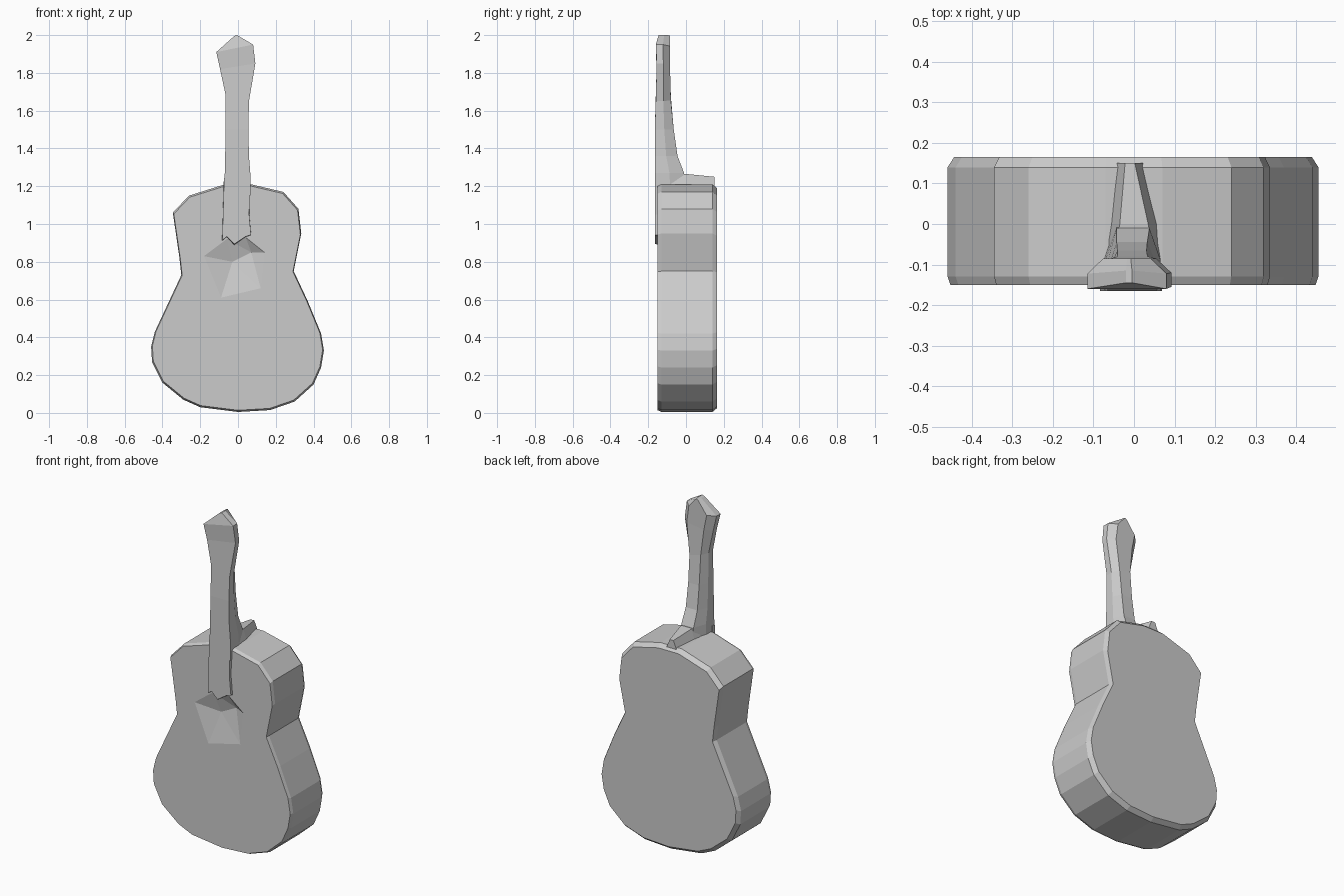
import bpy, bmesh
from mathutils import Vector

cube = bpy.data.objects.get("Cube")
if cube:
    bpy.data.objects.remove(cube, do_unlink=True)

grey = bpy.data.materials.new("plain grey")
grey.use_nodes = True
COLOUR = (0.6, 0.6, 0.6, 1)
grey.diffuse_color = COLOUR
grey.node_tree.nodes["Principled BSDF"].inputs["Base Color"].default_value = COLOUR


def finish(name, bm):
    bmesh.ops.recalc_face_normals(bm, faces=bm.faces)
    mesh = bpy.data.meshes.new(name)
    bm.to_mesh(mesh)
    bm.free()
    mesh.materials.append(grey)
    obj = bpy.data.objects.new(name, mesh)
    bpy.context.collection.objects.link(obj)
    return obj


def loft(name, rings):
    """Skin equal-length rings of points and cap both ends."""
    bm = bmesh.new()
    rows = [[bm.verts.new(p) for p in ring] for ring in rings]
    n = len(rows[0])
    for a, b in zip(rows, rows[1:]):
        for i in range(n):
            j = (i + 1) % n
            bm.faces.new((a[i], a[j], b[j], b[i]))
    bm.faces.new(rows[0])
    bm.faces.new(rows[-1])
    return finish(name, bm)


def slab(outline, layers, centre):
    """Rings of an x/z outline at several depths, each scaled about centre."""
    cx, cz = centre
    return [[(cx + (x - cx) * s, y, cz + (z - cz) * s) for x, z in outline]
            for y, s in layers]


# Body: waisted outline with softened front and back rims
outline = [(0, 0.005), (-0.2, 0.03), (-0.29, 0.07), (-0.4, 0.16), (-0.455, 0.27),
           (-0.46, 0.35), (-0.44, 0.43), (-0.3, 0.73), (-0.31, 0.82), (-0.345, 1.06),
           (-0.26, 1.15), (-0.07, 1.21), (0.07, 1.21), (0.24, 1.17), (0.32, 1.08),
           (0.335, 0.95), (0.295, 0.75), (0.37, 0.59), (0.44, 0.42), (0.455, 0.33),
           (0.44, 0.24), (0.4, 0.15), (0.3, 0.06), (0.17, 0.015)]
body = loft("body", slab(outline, [(-0.15, 0.985), (-0.13, 1), (0.14, 1), (0.165, 0.965)],
                         (0, 0.6)))

# Sound hole: shallow faceted dent cut into the front
bm = bmesh.new()
rim = [(-0.18, 0.83), (-0.06, 0.92), (0.04, 0.93), (0.14, 0.85), (0.12, 0.66), (-0.09, 0.61)]
for x, z in rim:
    bm.verts.new((x, -0.15, z))
    bm.verts.new((x, -0.2, z))
for x, z in [(-0.03, 0.8), (0.07, 0.85)]:
    bm.verts.new((x, -0.115, z))
bmesh.ops.convex_hull(bm, input=bm.verts)
cutter = finish("sound_hole_cutter", bm)
cutter.hide_render = True
cut = body.modifiers.new("sound hole", "BOOLEAN")
cut.operation = "DIFFERENCE"
cut.solver = "EXACT"
cut.object = cutter
bpy.context.view_layer.objects.active = body
bpy.ops.object.modifier_apply(modifier=cut.name)
bpy.data.objects.remove(cutter, do_unlink=True)

# Fingerboard end: thin notched plate over the body
board = [(-0.075, 1.24), (0.065, 1.24), (0.06, 1.05), (0.07, 0.94), (0.04, 0.93),
         (-0.02, 0.89), (-0.06, 0.93), (-0.085, 0.91)]
loft("fingerboard", slab(board, [(-0.165, 0.98), (-0.14, 1)], (0, 1.1)))


# Neck and headstock: tapering six-sided section, tilted at the crown
def neck_ring(left, right, front, back, z_left, z_right):
    mid = front + (back - front) * 0.5
    cx = (left + right) / 2
    ring = []
    for t, y in [(0, front), (1, front), (1, mid), (0.8, back), (0.2, back), (0, mid)]:
        ring.append(Vector((left + (right - left) * t, y, z_left + (z_right - z_left) * t)))
    return ring


neck = [(-0.075, 0.065, -0.165, 0.0, 1.15, 1.15),
        (-0.07, 0.065, -0.165, -0.01, 1.27, 1.27),
        (-0.068, 0.058, -0.165, -0.045, 1.36, 1.36),
        (-0.065, 0.055, -0.165, -0.065, 1.5, 1.5),
        (-0.065, 0.058, -0.16, -0.08, 1.68, 1.65),
        (-0.095, 0.092, -0.155, -0.085, 1.82, 1.85),
        (-0.115, 0.08, -0.16, -0.085, 1.91, 1.95),
        (-0.02, -0.005, -0.145, -0.085, 1.995, 2.0)]
loft("neck", [neck_ring(*row) for row in neck])


# Heel: ridge running from the neck back across the body top
def heel_ring(y, cx, half, ridge, top):
    return [(cx - half, y, 1.17), (cx + half, y, 1.17), (cx + ridge, y, top), (cx - ridge, y, top)]


loft("heel", [heel_ring(-0.08, 0, 0.075, 0.05, 1.26), heel_ring(0, 0, 0.07, 0.035, 1.265),
              heel_ring(0.15, -0.01, 0.045, 0.012, 1.25)])
